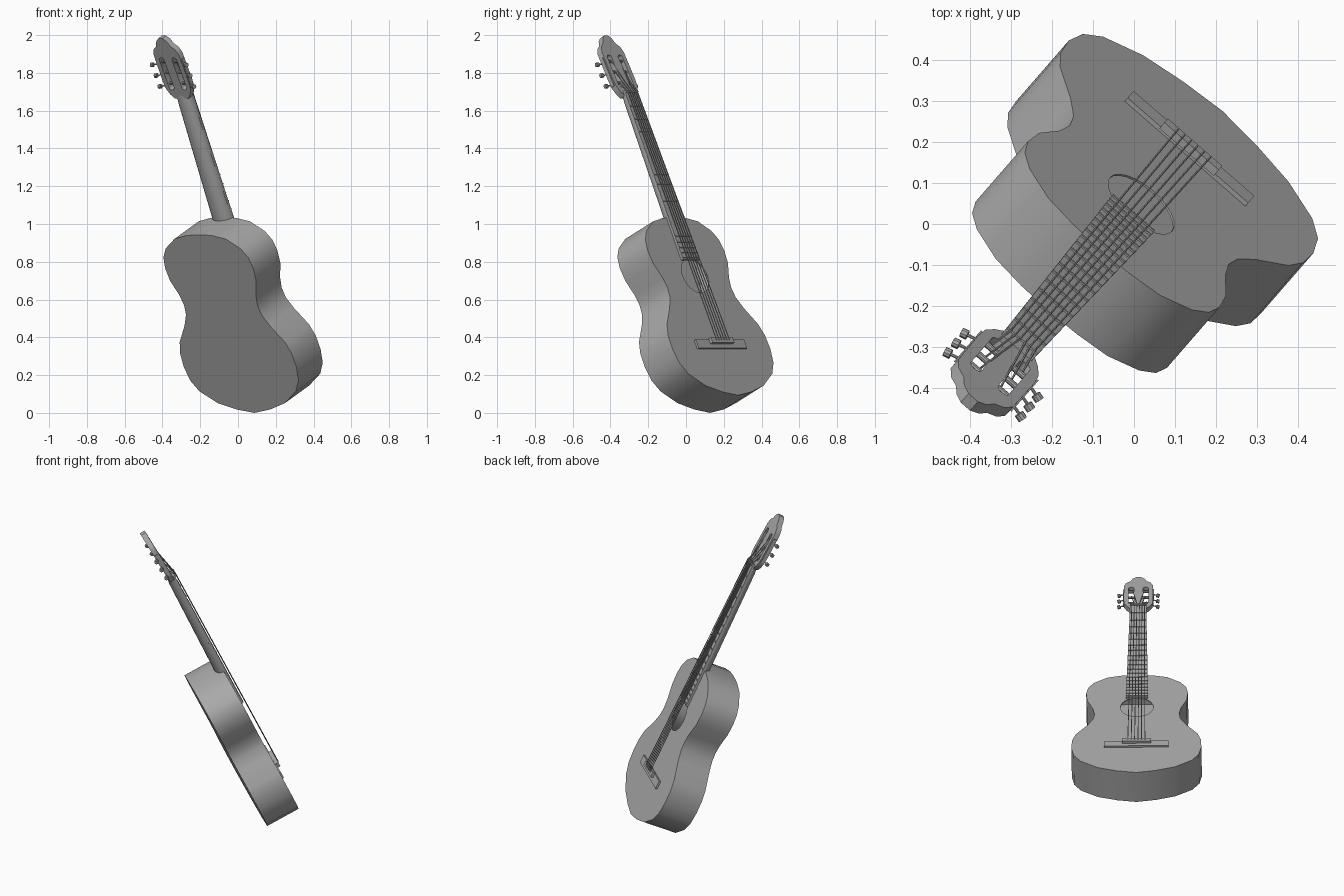
import bpy, bmesh, math
from mathutils import Matrix, Vector

if "Cube" in bpy.data.objects:
    bpy.data.objects.remove(bpy.data.objects["Cube"])

GREY = bpy.data.materials.new("mid_grey")
GREY.use_nodes = True
GREY.diffuse_color = (0.4, 0.4, 0.4, 1)
GREY.node_tree.nodes["Principled BSDF"].inputs["Base Color"].default_value = (0.4, 0.4, 0.4, 1)

# Leaning frame: local x runs across, y along the neck, z out of the soundboard
FRAME = (Matrix.Translation((0.087, 0.128, 0))
         @ Matrix.Rotation(math.radians(139), 4, 'Z')
         @ Matrix.Rotation(math.radians(64.5), 4, 'X'))
DEPTH = 0.217
NUT = 1.773
SADDLE = 0.315
pivot = Matrix.Translation((0, NUT, DEPTH))
HEAD = FRAME @ pivot @ Matrix.Rotation(math.radians(-3), 4, 'X') @ pivot.inverted()


def finish(name, bm, frame=FRAME):
    """Turn a bmesh into a shaded, coloured object in the leaning frame."""
    bmesh.ops.recalc_face_normals(bm, faces=bm.faces)
    mesh = bpy.data.meshes.new(name)
    bm.to_mesh(mesh)
    bm.free()
    mesh.materials.append(GREY)
    obj = bpy.data.objects.new(name, mesh)
    bpy.context.collection.objects.link(obj)
    obj.matrix_world = frame
    activate(obj)
    bpy.ops.object.shade_smooth_by_angle(angle=math.radians(32))
    return obj


def activate(obj):
    bpy.ops.object.select_all(action='DESELECT')
    obj.select_set(True)
    bpy.context.view_layer.objects.active = obj


def add_box(bm, x, y, z):
    """Box from (low, high) pairs."""
    mid = [(a + b) / 2 for a, b in (x, y, z)]
    size = [b - a for a, b in (x, y, z)]
    bmesh.ops.create_cube(bm, size=1, matrix=Matrix.Translation(mid) @ Matrix.Diagonal((*size, 1)))


def add_rod(bm, start, end, radius, sides=6):
    a, b = Vector(start), Vector(end)
    turn = (b - a).to_track_quat('Z', 'Y').to_matrix().to_4x4()
    bmesh.ops.create_cone(bm, cap_ends=True, segments=sides, radius1=radius, radius2=radius,
                          depth=(b - a).length, matrix=Matrix.Translation((a + b) / 2) @ turn)


def box(name, x, y, z, frame=FRAME):
    bm = bmesh.new()
    add_box(bm, x, y, z)
    return finish(name, bm, frame)


def loft(name, rings, frame=FRAME):
    """Closed solid through matching rings of points."""
    bm = bmesh.new()
    loops = [[bm.verts.new(p) for p in ring] for ring in rings]
    for low, high in zip(loops, loops[1:]):
        for i in range(len(low)):
            j = (i + 1) % len(low)
            bm.faces.new((low[i], low[j], high[j], high[i]))
    bm.faces.new(loops[0])
    bm.faces.new(loops[-1])
    return finish(name, bm, frame)


def prism(name, half, low, high, frame=FRAME):
    """Extrude a half outline mirrored across the centre line."""
    outline = half + [(-x, y) for x, y in reversed(half) if x > 0]
    return loft(name, [[(x, y, z) for x, y in outline] for z in (low, high)], frame)


def cut(obj, cutter):
    cutter.hide_render = True
    mod = obj.modifiers.new("cut", 'BOOLEAN')
    mod.operation = 'DIFFERENCE'
    mod.object = cutter
    bpy.context.view_layer.update()
    activate(obj)
    bpy.ops.object.modifier_apply(modifier=mod.name)
    bpy.data.objects.remove(cutter)
    bpy.ops.object.shade_smooth_by_angle(angle=math.radians(32))


def neck_half(y):
    return 0.049 + (NUT - y) * 0.019


# Hollow body with a round sound hole
body_half = [(0.0, 0.0), (0.118, 0.02), (0.235, 0.057), (0.338, 0.126), (0.38, 0.19),
             (0.395, 0.27), (0.391, 0.35), (0.369, 0.415), (0.298, 0.513), (0.265, 0.575),
             (0.257, 0.63), (0.268, 0.69), (0.302, 0.775), (0.309, 0.85), (0.297, 0.912),
             (0.262, 0.964), (0.18, 1.02), (0.09, 1.04), (0.03, 1.044)]
body = prism("body", body_half, 0, DEPTH)
shell = body.modifiers.new("shell", 'SOLIDIFY')
shell.thickness = 0.008
shell.offset = -1
activate(body)
bpy.ops.object.modifier_apply(modifier="shell")
bm = bmesh.new()
add_rod(bm, (0, 0.70, 0.1), (0, 0.70, 0.3), 0.1, 24)
cut(body, finish("hole_cutter", bm))

# Neck with a rounded back
rings = []
for y, thick in ((1.03, 0.047), (1.72, 0.038), (1.79, 0.03)):
    w = neck_half(y)
    rings.append([(w * math.cos(t), y, DEPTH - thick * math.sin(t))
                  for t in (math.pi * i / 10 for i in range(11))])
loft("neck", rings)

# Fretboard, frets and nut
TOP = 0.231
prism("fretboard", [(neck_half(0.79), 0.79), (neck_half(NUT), NUT)], DEPTH - 0.002, TOP)
bm = bmesh.new()
for i in range(1, 20):
    y = NUT - (NUT - SADDLE) * (1 - 2 ** (-i / 12))
    w = neck_half(y)
    add_box(bm, (-w, w), (y - 0.003, y + 0.003), (TOP - 0.002, TOP + 0.004))
finish("frets", bm)
box("nut", (-0.049, 0.049), (NUT - 0.005, NUT + 0.007), (DEPTH - 0.01, 0.24))

# Bridge and saddle
box("bridge", (-0.195, 0.195), (0.27, 0.322), (DEPTH - 0.002, 0.229))
box("saddle_block", (-0.088, 0.088), (0.296, 0.326), (0.225, 0.246))

# Slotted headstock
head_half = [(0.048, 1.755), (0.07, 1.782), (0.086, 1.815), (0.09, 1.86), (0.088, 2.02),
             (0.074, 2.052), (0.05, 2.07), (0.036, 2.10), (0.015, 2.118)]
head = prism("headstock", head_half, 0.186, 0.219, HEAD)
for side in (-1, 1):
    bm = bmesh.new()
    x = side * 0.044
    add_box(bm, (x - 0.017, x + 0.017), (1.825, 1.985), (0.1, 0.3))
    for y in (1.825, 1.985):
        add_rod(bm, (x, y, 0.1), (x, y, 0.3), 0.017, 12)
    # Separate overlapping pieces are cut one at a time
    bm.free()
    slot = [(x + 0.017 * math.cos(t), (1.825 if math.sin(t) < 0 else 1.985) + 0.017 * math.sin(t))
            for t in (math.pi * (i + 0.5) / 6 for i in range(12))]
    cut(head, loft("slot_cutter", [[(a, b, z) for a, b in slot] for z in (0.1, 0.3)], HEAD))

# Tuners: rollers across the slots, side plates, shafts and buttons
PEGS = (1.84, 1.905, 1.97)
for side, label in ((-1, "right"), (1, "left")):
    rollers, shafts, buttons = bmesh.new(), bmesh.new(), bmesh.new()
    for y in PEGS:
        add_rod(rollers, (side * 0.024, y, 0.204), (side * 0.064, y, 0.204), 0.008, 10)
        add_rod(shafts, (side * 0.08, y - 0.008, 0.193), (side * 0.118, y - 0.008, 0.182), 0.004, 8)
        add_rod(buttons, (side * 0.11, y - 0.008, 0.184), (side * 0.126, y - 0.008, 0.179), 0.012, 10)
    finish(label + "_rollers", rollers, HEAD)
    finish(label + "_tuner_shafts", shafts, HEAD)
    finish(label + "_tuner_buttons", buttons, HEAD)
    box(label + "_tuner_plate", sorted((side * 0.084, side * 0.093)), (1.82, 1.99), (0.19, 0.212), HEAD)

# Six strings from saddle over the nut to the rollers
bm = bmesh.new()
to_neck = FRAME.inverted() @ HEAD
for i in range(6):
    k = (i - 2.5) / 2.5
    side = 1 if k > 0 else -1
    order = i - 3 if k > 0 else 2 - i
    at_nut = Vector((k * 0.038, NUT, 0.242))
    at_peg = to_neck @ Vector((side * (0.034 + order * 0.008), PEGS[2 - order], 0.212))
    add_rod(bm, (k * 0.052, SADDLE - 0.005, 0.248), at_nut, 0.0028)
    add_rod(bm, at_nut, at_peg, 0.0028)
finish("strings", bm)
